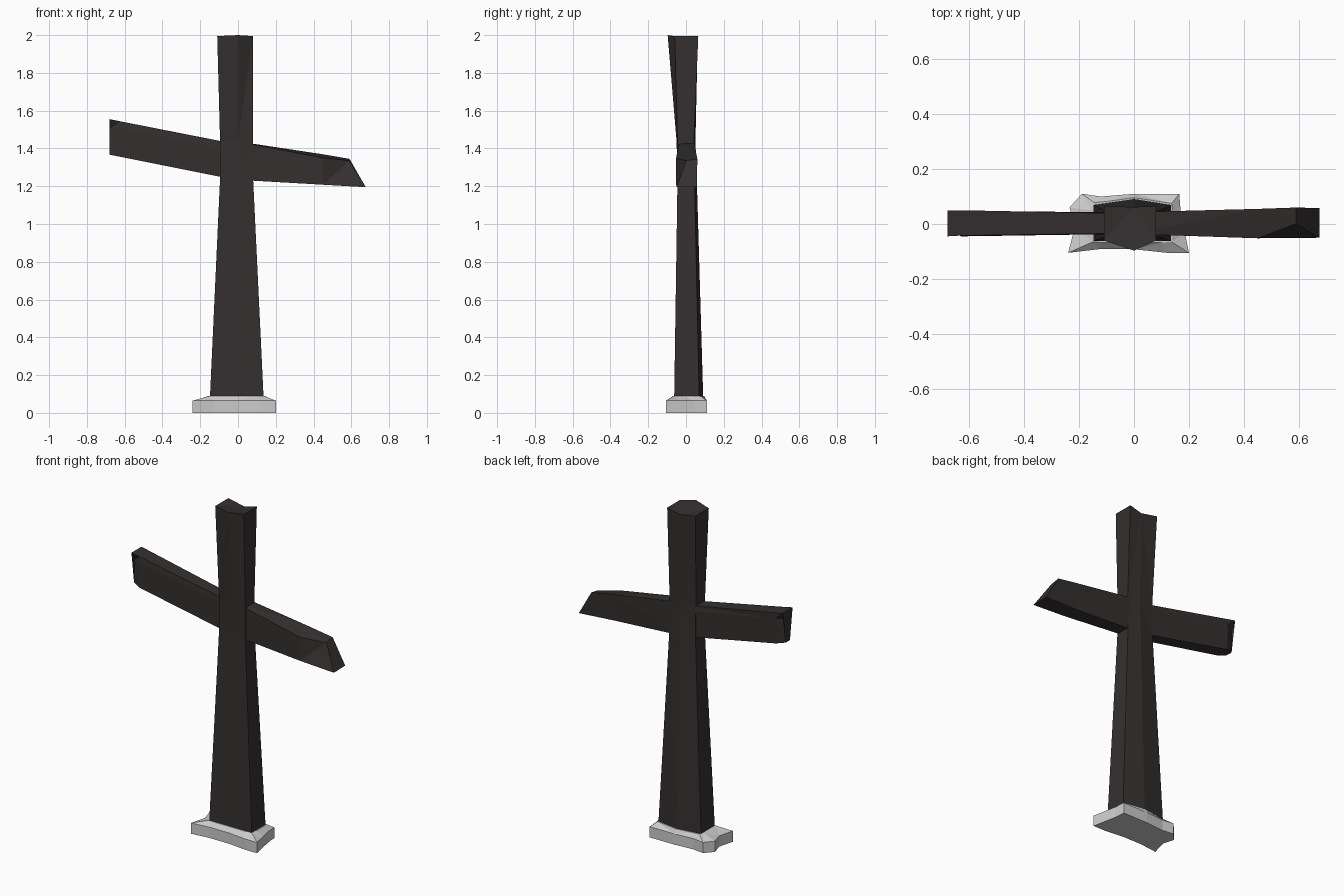
import bpy, bmesh


def loft(name, rings, mat=None):
    """Join equal-sized rings of points into a closed faceted solid."""
    bm = bmesh.new()
    vs = [[bm.verts.new(p) for p in r] for r in rings]
    n = len(vs[0])
    for a, b in zip(vs, vs[1:]):
        for i in range(n):
            j = (i + 1) % n
            bm.faces.new((a[i], a[j], b[j], b[i]))
    bm.faces.new(vs[0][::-1])
    bm.faces.new(vs[-1])
    bmesh.ops.triangulate(bm, faces=bm.faces[:])
    bmesh.ops.recalc_face_normals(bm, faces=bm.faces[:])
    me = bpy.data.meshes.new(name)
    bm.to_mesh(me)
    bm.free()
    ob = bpy.data.objects.new(name, me)
    bpy.context.collection.objects.link(ob)
    if mat:
        me.materials.append(mat)
    return ob


wood = bpy.data.materials.new("dark_wood")
wood.diffuse_color = (0.035, 0.029, 0.029, 1)


# Upright post: six-sided, ridged at the back, flaring to foot and top
def post_ring(z, x0, x1, front, front_mid, back, back_mid, dip=0.0):
    return [(x0, front, z), (0, front_mid, z), (x1, front, z),
            (x1, back, z), (0, back_mid, z - dip), (x0, back, z)]


loft("post", [
    post_ring(0.05, -0.15, 0.137, -0.063, -0.063, 0.07, 0.092),
    post_ring(1.24, -0.095, 0.08, -0.045, -0.045, 0.045, 0.057),
    post_ring(1.44, -0.095, 0.08, -0.045, -0.05, 0.042, 0.05),
    post_ring(1.995, -0.11, 0.08, -0.06, -0.097, 0.065, 0.062, 0.02),
], wood)


# Tilted arms: six-sided sections (bottom, middle, top; front then back)
def arm_ring(x, front, back):
    return [(x, y, z) for y, z in front] + [(x, y, z) for y, z in back[::-1]]


loft("left_arm", [
    arm_ring(-0.02, [(-0.034, 1.235), (-0.036, 1.39), (-0.034, 1.425)],
             [(0.04, 1.235), (0.042, 1.39), (0.038, 1.425)]),
    arm_ring(-0.63, [(-0.042, 1.357), (-0.045, 1.51), (-0.042, 1.545)],
             [(0.042, 1.357), (0.048, 1.51), (0.05, 1.545)]),
    arm_ring(-0.68, [(-0.02, 1.367), (-0.015, 1.505), (-0.045, 1.555)],
             [(0.02, 1.367), (0.02, 1.505), (0.05, 1.555)]),
], wood)

# Right arm: slanted broken end with a chamfer on the upper front edge
loft("right_arm", [
    arm_ring(-0.02, [(-0.034, 1.235), (-0.036, 1.44)],
             [(0.04, 1.235), (0.043, 1.44)]),
    arm_ring(0.45, [(-0.052, 1.208), (-0.052, 1.35)],
             [(0.045, 1.208), (0.055, 1.369)]),
    [(0.675, -0.05, 1.195), (0.59, 0.0, 1.335),
     (0.59, 0.06, 1.345), (0.675, 0.058, 1.197)],
], wood)

# Stone foot: uneven slab with its top sloping in to the post
outline = [(-0.24, -0.105), (-0.13, -0.092), (0, -0.092), (0.12, -0.105),
           (0.2, -0.105), (0.185, -0.03), (0.17, 0.045), (0.165, 0.11),
           (0, 0.11), (-0.12, 0.1), (-0.19, 0.11), (-0.235, 0.06),
           (-0.215, -0.01)]
inner = [(-0.15, -0.065), (-0.11, -0.068), (0, -0.068), (0.1, -0.068),
         (0.137, -0.065), (0.142, -0.03), (0.142, 0.04), (0.137, 0.075),
         (0, 0.096), (-0.1, 0.082), (-0.145, 0.078), (-0.155, 0.05),
         (-0.155, -0.01)]
loft("stone_base", [[(x, y, 0) for x, y in outline],
                    [(x, y, 0.065) for x, y in outline],
                    [(x, y, 0.09) for x, y in inner]])

# Level the post's front top edge with the full height
top = bpy.data.objects["post"].data.vertices
max(top, key=lambda v: v.co.z - v.co.y).co.z = 2.0
